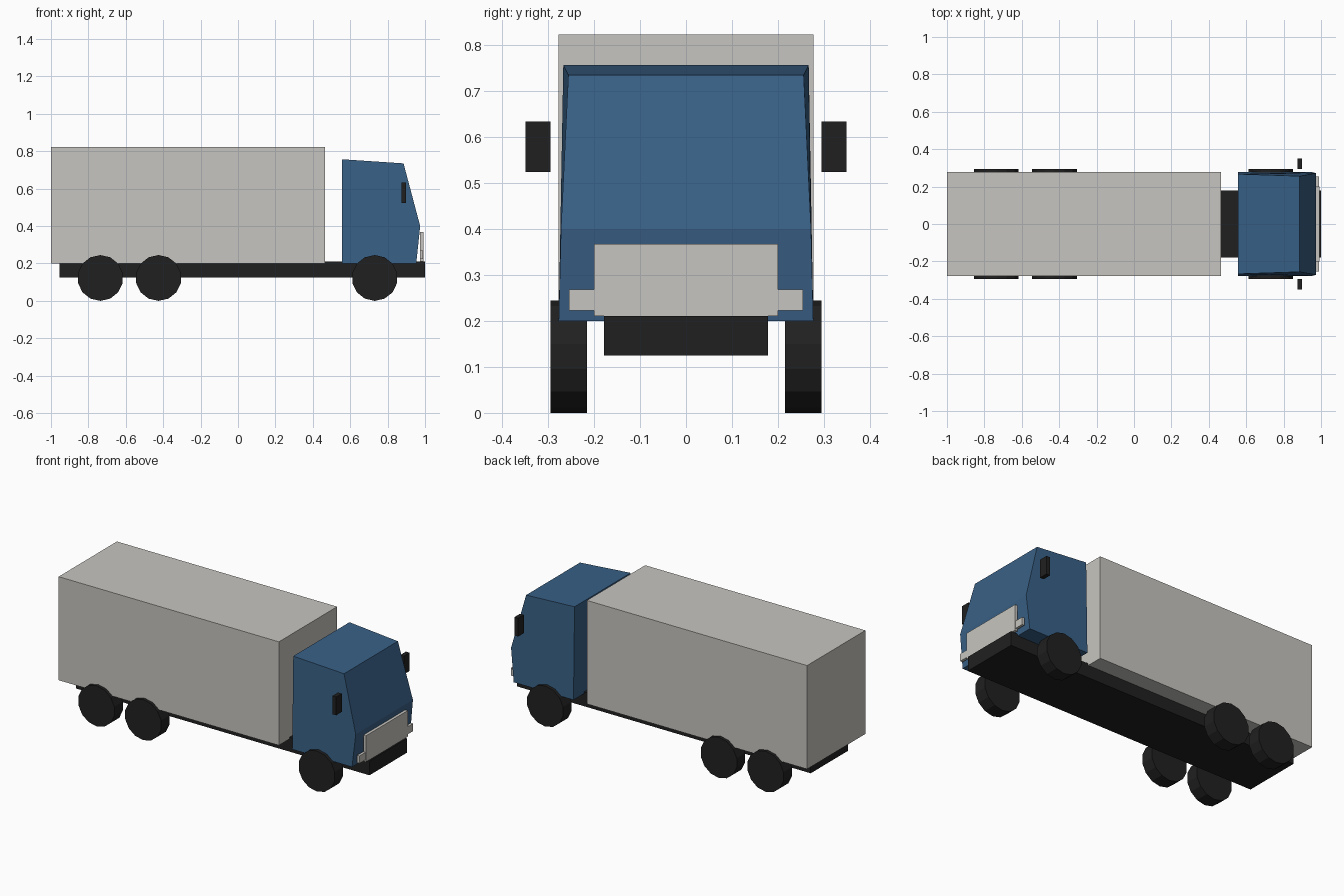
import bpy, bmesh, math

if "Cube" in bpy.data.objects:
    bpy.data.objects.remove(bpy.data.objects["Cube"])


def material(name, rgb):
    m = bpy.data.materials.new(name)
    m.diffuse_color = (*rgb, 1)
    m.use_nodes = True
    m.node_tree.nodes["Principled BSDF"].inputs["Base Color"].default_value = m.diffuse_color
    return m


blue = material("cab blue", (0.040, 0.117, 0.238))
grey = material("light grey", (0.57, 0.56, 0.525))
black = material("near black", (0.0145, 0.0145, 0.0145))


def finish(name, bm, mat):
    bmesh.ops.recalc_face_normals(bm, faces=bm.faces)
    me = bpy.data.meshes.new(name)
    bm.to_mesh(me)
    bm.free()
    me.materials.append(mat)
    ob = bpy.data.objects.new(name, me)
    bpy.context.collection.objects.link(ob)
    return ob


def box(name, x, y, z, mat):
    bm = bmesh.new()
    bmesh.ops.create_cube(bm, size=1)
    for v in bm.verts:
        v.co = [sum(r) / 2 + c * (r[1] - r[0]) for r, c in zip((x, y, z), v.co)]
    return finish(name, bm, mat)


def wheel(name, x, y, radius=0.1225, width=0.08, sides=14):
    # polygon disc with one corner pointing straight up
    bm = bmesh.new()
    ring = [bm.verts.new((radius * math.sin(2 * math.pi * i / sides), -width / 2,
                          radius * math.cos(2 * math.pi * i / sides)))
            for i in range(sides)]
    face = bm.faces.new(ring)
    ext = bmesh.ops.extrude_face_region(bm, geom=[face], use_keep_orig=True)
    for v in ext["geom"]:
        if isinstance(v, bmesh.types.BMVert):
            v.co.y += width
    ob = finish(name, bm, black)
    ob.location = (x, y, radius)


# chassis and cargo body
box("chassis", (-0.955, 1.0), (-0.178, 0.178), (0.125, 0.211), black)
box("cargo_box", (-1.0, 0.466), (-0.277, 0.277), (0.2, 0.823), grey)

# cab: side profile of (x, z, half width), narrowing towards the roof
profile = [(0.555, 0.2, 0.277), (0.953, 0.2, 0.277), (0.974, 0.4, 0.272),
           (0.885, 0.735, 0.256), (0.555, 0.757, 0.267)]
bm = bmesh.new()
left = [bm.verts.new((x, w, z)) for x, z, w in profile]
right = [bm.verts.new((x, -w, z)) for x, z, w in profile]
bm.faces.new(left)
bm.faces.new(right)
for i in range(len(profile)):
    j = (i + 1) % len(profile)
    bm.faces.new((left[i], left[j], right[j], right[i]))
finish("cab", bm, blue)

# grille and bumper bar on the nose
box("grille", (0.974, 0.991), (-0.2, 0.2), (0.211, 0.368), grey)
box("bumper_bar", (0.972, 0.988), (-0.255, 0.255), (0.223, 0.268), grey)

# mirrors and wheels on both sides
for side, s in (("right", -1), ("left", 1)):
    box(f"{side}_mirror", (0.873, 0.898), sorted((s * 0.295, s * 0.349)),
        (0.524, 0.634), black)
    for part, x in (("front", 0.731), ("middle", -0.425), ("rear", -0.736)):
        wheel(f"{side}_{part}_wheel", x, s * 0.255)
